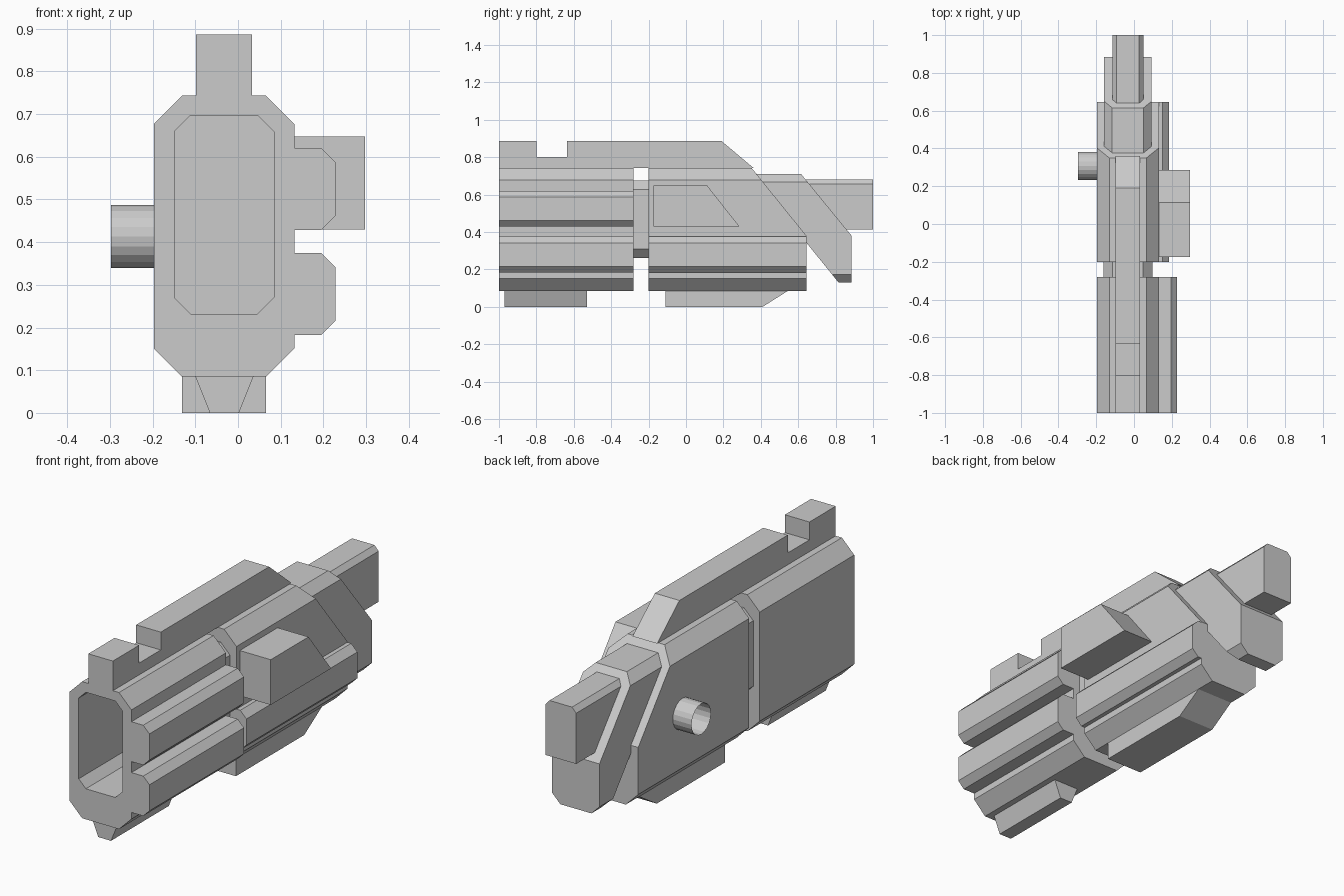
import bpy, bmesh, math
from mathutils import Vector

if "Cube" in bpy.data.objects:
    bpy.data.objects.remove(bpy.data.objects["Cube"])

CX = -0.0325  # centre line of the main body


def loft(name, rings, cuts=()):
    """Skin closed rings in order, cap both ends, then slice by (point, normal) planes."""
    bm = bmesh.new()
    loops = [[bm.verts.new(p) for p in r] for r in rings]
    n = len(loops[0])
    for a, b in zip(loops, loops[1:]):
        for i in range(n):
            j = (i + 1) % n
            bm.faces.new((a[i], a[j], b[j], b[i]))
    bm.faces.new(loops[0])
    bm.faces.new(loops[-1])
    for co, no in cuts:
        res = bmesh.ops.bisect_plane(bm, geom=bm.verts[:] + bm.edges[:] + bm.faces[:],
                                     plane_co=co, plane_no=no, clear_outer=True)
        edges = [e for e in res['geom_cut'] if isinstance(e, bmesh.types.BMEdge)]
        bmesh.ops.contextual_create(bm, geom=edges)
    bmesh.ops.recalc_face_normals(bm, faces=bm.faces[:])
    me = bpy.data.meshes.new(name)
    bm.to_mesh(me)
    bm.free()
    ob = bpy.data.objects.new(name, me)
    bpy.context.collection.objects.link(ob)
    return ob


def along_y(pts, y):
    return [(x, y, z) for x, z in pts]


def along_x(pts, x):
    return [(x, y, z) for y, z in pts]


def octagon(hw, z0, z1, c):
    """Chamfered rectangle in x/z around the body centre line."""
    a, b = CX - hw, CX + hw
    return [(a + c, z0), (b - c, z0), (b, z0 + c), (b, z1 - c),
            (b - c, z1), (a + c, z1), (a, z1 - c), (a, z0 + c)]


def slant(p, q, keep_front=True, shift=0.0):
    """Cutting plane through two (y, z) points."""
    no = Vector((0, p[1] - q[1], q[0] - p[0])).normalized()
    co = Vector((0, p[0] + shift, p[1]))
    return co, (no if keep_front else -no)


S1 = ((0.35, 0.743), (0.645, 0.378))   # slope at the end of the main body
S2 = ((0.615, 0.71), (0.885, 0.38))    # slope at the end of the tail section

# Hollow front body, neck and rear body
outer = octagon(0.1645, 0.085, 0.743, 0.066)
cavity = octagon(0.1165, 0.232, 0.697, 0.038)
loft("front_body", [along_y(cavity, -0.33), along_y(cavity, -1.0),
                    along_y(outer, -1.0), along_y(outer, -0.28)])
neck = octagon(0.13, 0.26, 0.676, 0.05)
loft("neck", [along_y(neck, -0.28), along_y(neck, -0.2)])
loft("rear_body", [along_y(outer, -0.2), along_y(outer, 0.645)], [slant(*S1)])

# Stepped tail
tail = octagon(0.126, 0.13, 0.71, 0.043)
loft("tail_section", [along_y(tail, 0.2), along_y(tail, 0.885)],
     [slant(*S2), slant(*S1, keep_front=False, shift=-0.03),
      (Vector((0, 0.62, 0)), Vector((0, -1, 0)))] [:2])
a, b = CX - 0.082, CX + 0.082
end = [(a, 0.412), (b, 0.412), (b, 0.656), (b - 0.022, 0.68), (a + 0.022, 0.68), (a, 0.656)]
loft("tail_block", [along_y(end, 0.4), along_y(end, 1.0)],
     [slant(*S2, keep_front=False, shift=-0.02)])

# Notched top rail
rail = [(-1, 0.743), (-1, 0.886), (-0.8, 0.886), (-0.8, 0.8), (-0.635, 0.8),
        (-0.635, 0.886), (0.19, 0.886), (0.36, 0.743)]
loft("top_rail", [along_x(rail, -0.098), along_x(rail, 0.033)])


# Chamfered tubes on the right side
def side_tube(name, x1, z0, z1, y0, y1):
    c, x0 = 0.033, 0.132
    pts = [(x0, z0), (x1 - c, z0), (x1, z0 + c), (x1, z1 - c), (x1 - c, z1), (x0, z1)]
    loft(name, [along_y(pts, y0), along_y(pts, y1)])


side_tube("upper_side_tube", 0.228, 0.428, 0.62, -1, -0.28)
side_tube("lower_side_tube_front", 0.228, 0.183, 0.375, -1, -0.28)
side_tube("lower_side_tube_rear", 0.185, 0.183, 0.375, -0.2, 0.645)

# Wedge-ended block on the right side
block = [(-0.175, 0.43), (0.285, 0.43), (0.113, 0.648), (-0.175, 0.648)]
loft("side_block", [along_x(block, 0.132), along_x(block, 0.297)])

# Underside feet
foot = [(-0.1, 0.085), (-0.066, 0), (0.002, 0), (0.036, 0.085)]
loft("front_foot", [along_y(foot, -0.97), along_y(foot, -0.53)])
keel = [(-0.11, 0.085), (-0.11, 0), (0.41, 0), (0.545, 0.085)]
loft("rear_foot", [along_x(keel, -0.131), along_x(keel, 0.066)])

# Open tube on the left side
bpy.ops.mesh.primitive_cylinder_add(vertices=20, radius=0.074, depth=0.1, end_fill_type='NOTHING',
                                    location=(-0.247, 0.308, 0.413),
                                    rotation=(0, math.pi / 2, 0))
bpy.context.object.name = "left_port"
